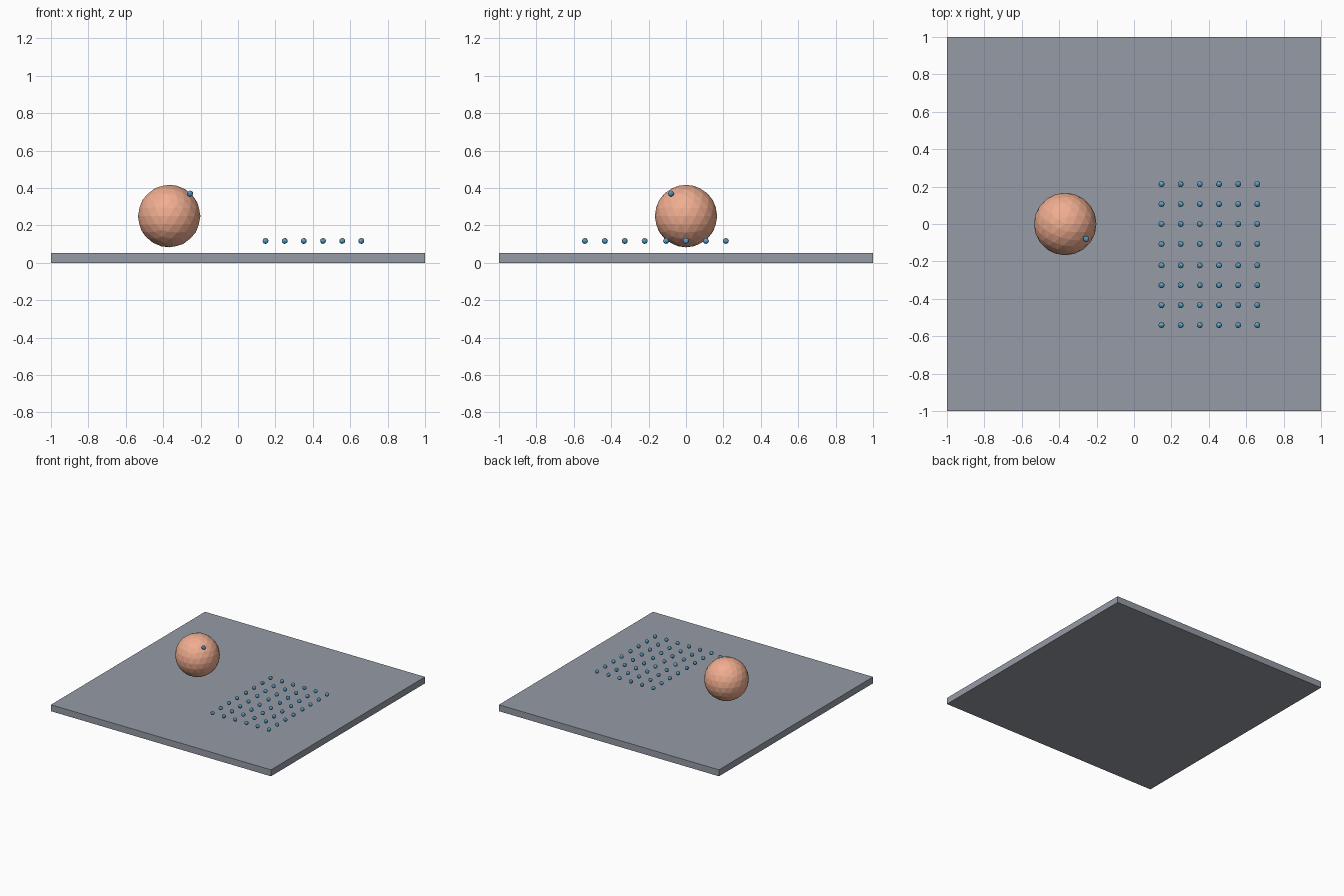
import bpy

if "Cube" in bpy.data.objects:
    bpy.data.objects.remove(bpy.data.objects["Cube"])


def colour(name, rgb):
    mat = bpy.data.materials.new(name)
    mat.diffuse_color = (*rgb, 1)
    mat.use_nodes = True
    mat.node_tree.nodes["Principled BSDF"].inputs["Base Color"].default_value = mat.diffuse_color
    return mat


orange = colour("orange", (0.87, 0.42, 0.28))
blue = colour("blue", (0.13, 0.42, 0.68))
slate = colour("slate", (0.30, 0.33, 0.38))


def ball(name, loc, radius, subdivisions, mat):
    bpy.ops.mesh.primitive_ico_sphere_add(subdivisions=subdivisions, radius=radius, location=loc)
    ob = bpy.context.object
    ob.name = name
    ob.data.materials.append(mat)
    return ob


# Flat square base
bpy.ops.mesh.primitive_cube_add(size=1, location=(0, 0, 0.0265))
base = bpy.context.object
base.name = "base_slab"
base.scale = (2, 2, 0.053)
base.data.materials.append(slate)

# Large faceted ball with a small bead resting on its surface
ball("large_ball", (-0.368, 0, 0.25), 0.167, 3, orange)
ball("ball_bead", (-0.256, -0.08, 0.37), 0.016, 2, blue)

# Floating grid of beads: two blocks of four rows, six beads each
first = ball("grid_bead", (0.147, 0.213, 0.117), 0.016, 2, blue)
for row in range(8):
    y = 0.213 - 0.1065 * row - (0.008 if row > 3 else 0)
    for col in range(6):
        if row == 0 and col == 0:
            continue
        bead = first.copy()
        bead.name = f"grid_bead_{row}_{col}"
        bead.location = (0.147 + 0.1025 * col, y, 0.117)
        bpy.context.collection.objects.link(bead)
